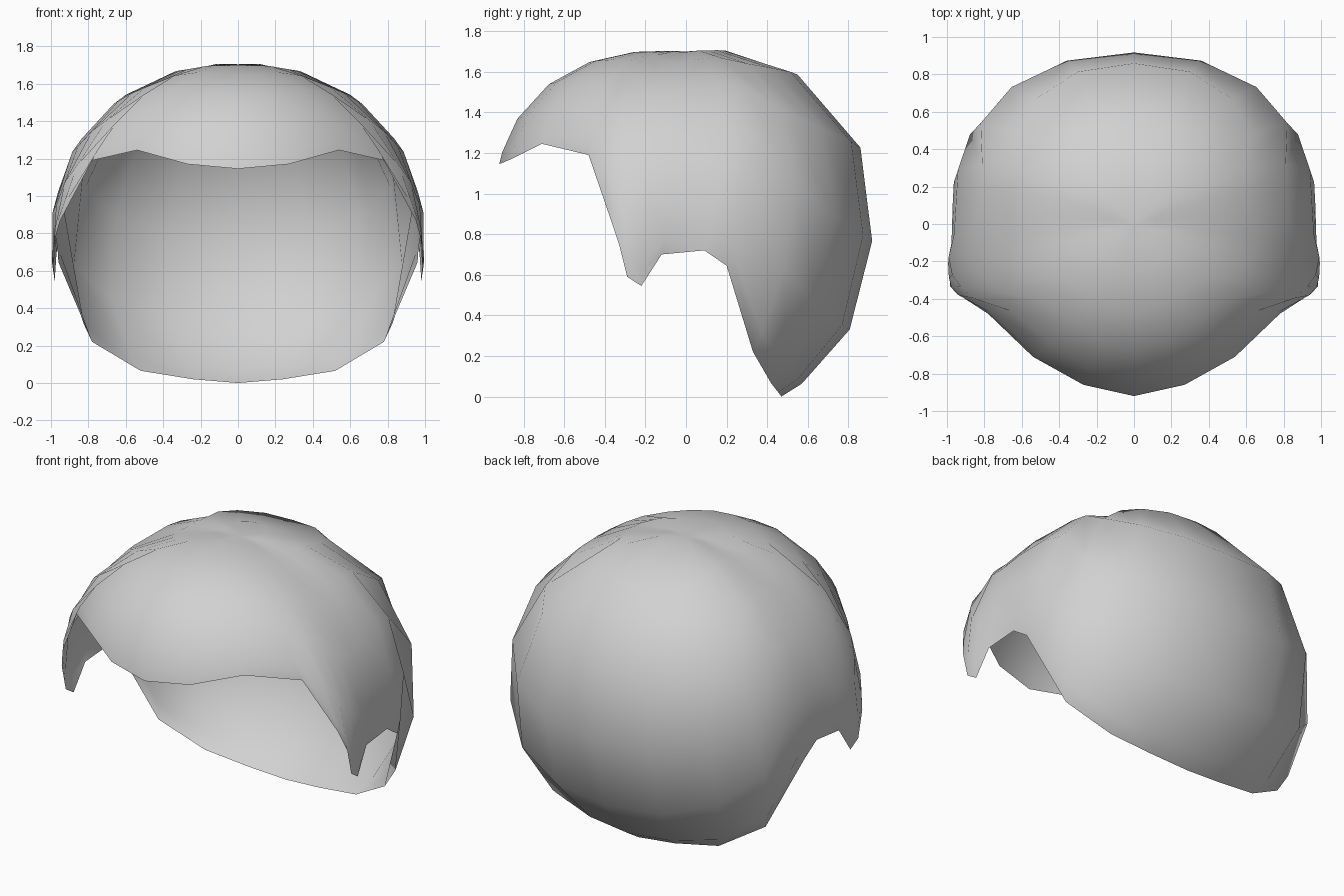
import bpy, bmesh, math
from mathutils import Vector

if "Cube" in bpy.data.objects:
    bpy.data.objects.remove(bpy.data.objects["Cube"])

CENTER = Vector((0, 0, 0.78))
# Hem of the right half, from the middle of the fringe round to the nape
HEM = [(0, -0.92, 1.145), (0.27, -0.86, 1.17), (0.54, -0.71, 1.245), (0.78, -0.48, 1.19),
       (0.95, -0.37, 0.87), (0.985, -0.33, 0.75), (0.985, -0.29, 0.59), (0.98, -0.22, 0.545),
       (0.97, -0.12, 0.70), (0.965, 0.09, 0.72), (0.96, 0.20, 0.645), (0.78, 0.33, 0.22),
       (0.52, 0.42, 0.065), (0.24, 0.455, 0.02), (0, 0.47, 0.0)]
ROWS = [0.08, 0.23, 0.42, 0.61, 0.80, 0.95, 1.0]   # share of the way from crown to hem


def skull_radius(d):
    """Radius of the rounded dome in direction d, fuller at the fringe and upper back."""
    x, front, back = abs(d.x), max(-d.y, 0), max(d.y, 0)
    up, down = max(d.z, 0), max(-d.z, 0)
    r = 0.92 + 0.08 * x * x
    r += 0.24 * front ** 1.5 * up + 0.12 * back * up + 0.03 * back * down
    r += 0.03 * x * up + 0.06 * x * down + 0.045 * x * back + 0.04 * x * front * (1 - up)
    return r


bm = bmesh.new()
crown = bm.verts.new(CENTER + Vector((0, 0, 0.92)))
columns = []
for k, point in enumerate(HEM):
    # Each column starts evenly spaced at the crown and bends to one hem point
    offset = Vector(point) - CENTER
    polar = math.acos(offset.normalized().z)
    hem_turn = math.atan2(offset.x, -offset.y)
    top_turn = 0.7 * math.pi * k / (len(HEM) - 1) + 0.3 * hem_turn
    fit = offset.length / skull_radius(offset.normalized())
    column = []
    for t in ROWS:
        turn = top_turn + (hem_turn - top_turn) * t ** 1.5
        d = Vector((math.sin(turn) * math.sin(polar * t),
                    -math.cos(turn) * math.sin(polar * t), math.cos(polar * t)))
        v = CENTER + d * skull_radius(d) * (1 + (fit - 1) * t ** 4)
        if k in (0, len(HEM) - 1):
            v.x = 0
        column.append(bm.verts.new(v))
    columns.append(column)

for a, b in zip(columns, columns[1:]):
    bm.faces.new((crown, a[0], b[0]))
    for i in range(len(ROWS) - 1):
        bm.faces.new((a[i], a[i + 1], b[i + 1], b[i]))
for f in bm.faces:
    f.smooth = True

mesh = bpy.data.meshes.new("hair_cap")
bm.to_mesh(mesh)
bm.free()
hair = bpy.data.objects.new("hair_cap", mesh)
bpy.context.collection.objects.link(hair)

# Left half
mirror = hair.modifiers.new("mirror", 'MIRROR')
mirror.use_clip = True
mirror.merge_threshold = 0.001

grey = bpy.data.materials.new("light_grey")
grey.diffuse_color = (0.64, 0.64, 0.64, 1)
grey.use_nodes = True
grey.node_tree.nodes["Principled BSDF"].inputs["Base Color"].default_value = grey.diffuse_color
mesh.materials.append(grey)
